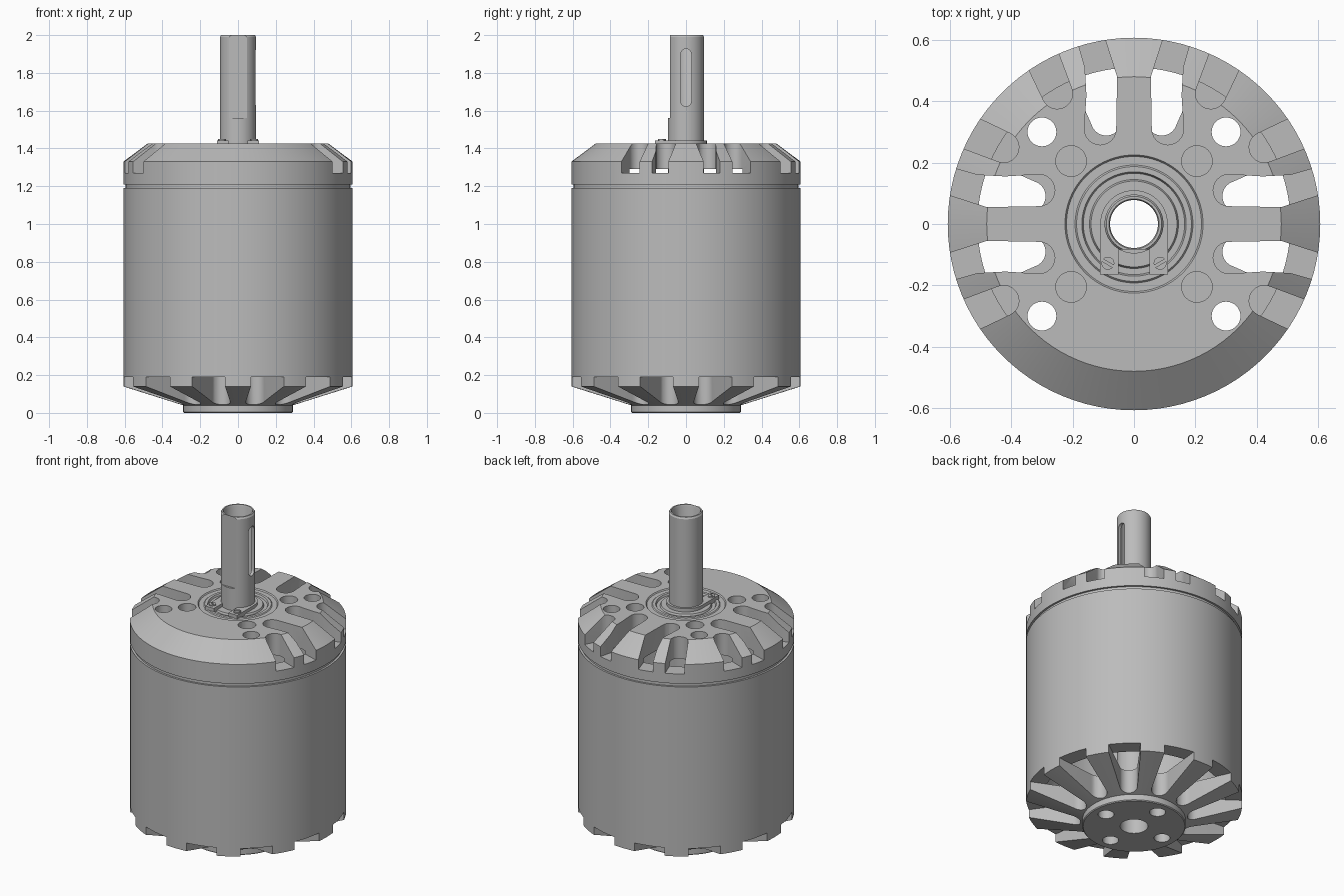
import bpy, bmesh, math
from mathutils import Matrix

if "Cube" in bpy.data.objects:
    bpy.data.objects.remove(bpy.data.objects["Cube"])

SEG = 96
R = 0.607
metal = bpy.data.materials.new("grey metal")
metal.diffuse_color = (0.5, 0.5, 0.5, 1)
metal.use_nodes = True
metal.node_tree.nodes["Principled BSDF"].inputs["Base Color"].default_value = metal.diffuse_color


def finish(name, bm):
    bmesh.ops.recalc_face_normals(bm, faces=bm.faces)
    me = bpy.data.meshes.new(name)
    bm.to_mesh(me)
    bm.free()
    ob = bpy.data.objects.new(name, me)
    bpy.context.collection.objects.link(ob)
    me.materials.append(metal)
    return ob


def lathe(name, profile, seg=SEG):
    """Spin a closed (radius, height) profile into a ring."""
    bm = bmesh.new()
    rings = []
    for i in range(seg):
        a = 2 * math.pi * i / seg
        rings.append([bm.verts.new((r * math.cos(a), r * math.sin(a), z)) for r, z in profile])
    n = len(profile)
    for i in range(seg):
        p, q = rings[i], rings[(i + 1) % seg]
        for j in range(n):
            k = (j + 1) % n
            bm.faces.new((p[j], q[j], q[k], p[k]))
    return finish(name, bm)


def prism(name, outline, z0, z1, turn=0.0, mirror=1):
    """Extrude a flat outline between two heights, optionally mirrored and turned about z."""
    bm = bmesh.new()
    low = [bm.verts.new((x * mirror, y, z0)) for x, y in outline]
    high = [bm.verts.new((x * mirror, y, z1)) for x, y in outline]
    n = len(outline)
    bm.faces.new(low)
    bm.faces.new(high)
    for i in range(n):
        k = (i + 1) % n
        bm.faces.new((low[i], low[k], high[k], high[i]))
    bm.transform(Matrix.Rotation(math.radians(turn), 4, 'Z'))
    return finish(name, bm)


def arc(cx, cy, r, a0, a1, n=12):
    return [(cx + r * math.cos(math.radians(a0 + (a1 - a0) * i / n)),
             cy + r * math.sin(math.radians(a0 + (a1 - a0) * i / n))) for i in range(n + 1)]


def circle(cx, cy, r, n=32):
    return arc(cx, cy, r, 0, 360, n)[:-1]


def cut(ob, cutter):
    mod = ob.modifiers.new("cut", 'BOOLEAN')
    mod.operation = 'DIFFERENCE'
    mod.solver = 'EXACT'
    mod.object = cutter
    bpy.context.view_layer.objects.active = ob
    bpy.ops.object.modifier_apply(modifier=mod.name)
    bpy.data.objects.remove(cutter)


# Outer can with a shallow groove below the top cap
lathe("can", [(0.51, 0.19), (R, 0.19), (R, 1.19), (0.595, 1.19), (0.595, 1.21), (0.51, 1.21)])

# Top cap: chamfered plate with a rim and a bearing seat
top = lathe("top_cap", [(0.19, 1.29), (0.51, 1.29), (0.51, 1.21), (R, 1.21), (R, 1.33),
                        (0.48, 1.425), (0.225, 1.425), (0.22, 1.418), (0.19, 1.418)])
inner_slot = arc(0.11, 0.31, 0.052, 180, 360) + [
    (0.155, 0.42), (0.16, 0.51), (0.2, 0.65), (0.11, 0.65), (0.055, 0.48)]
outer_slot = arc(0.25, 0.425, 0.05, 155, 335) + [(0.37, 0.56), (0.27, 0.62)]
for turn in (0, 90, -90):
    for side in (1, -1):
        for outline in (inner_slot, outer_slot):
            cut(top, prism("slot_cutter", outline, 1.27, 1.6, turn, side))
for turn in (0, 90, 180, 270):
    cut(top, prism("hole_cutter", circle(0.3, 0.3, 0.047), 1.1, 1.6, turn))
    cut(top, prism("hole_cutter", circle(0.205, 0.205, 0.05), 1.35, 1.6, turn))

# Bottom cap: cone with twelve flared slots and a mounting hub
bottom = lathe("bottom_cap", [(0.078, 0), (0.285, 0), (0.29, 0.005), (0.29, 0.04),
                              (R, 0.14), (R, 0.19), (0.078, 0.19)])
flared = arc(0, 0.35, 0.05, 180, 360) + [(0.1, 0.66), (-0.1, 0.66)]
for i in range(12):
    cut(bottom, prism("slot_cutter", flared, -0.1, 0.3, 15 + 30 * i))
for i in range(4):
    cut(bottom, prism("hole_cutter", circle(0.205, 0, 0.045), -0.1, 0.08, 90 * i))

# Bearing in the top cap
lathe("bearing", [(0.09, 1.29), (0.192, 1.29), (0.192, 1.418), (0.187, 1.423), (0.17, 1.423),
                  (0.165, 1.412), (0.145, 1.412), (0.14, 1.423), (0.09, 1.423)])

# Hollow shaft with a front flat and a keyway on the right
shaft = lathe("shaft", [(0.078, 0.19), (0.096, 0.19), (0.096, 1.99), (0.09, 2.0),
                        (0.082, 2.0), (0.078, 1.99)], 64)
cut(shaft, prism("flat_cutter", [(-0.2, -0.2), (0.2, -0.2), (0.2, -0.0835), (-0.2, -0.0835)], 1.56, 2.1))
key = prism("key_cutter", arc(0, 0.125, 0.028, 0, 180) + arc(0, -0.125, 0.028, 180, 360), 0.05, 0.2)
key.data.transform(Matrix.Translation((0, 0, 1.775)) @ Matrix(((0, 0, 1, 0), (1, 0, 0, 0),
                                                               (0, 1, 0, 0), (0, 0, 0, 1))))
cut(shaft, key)

# Forked retaining clip around the shaft, held by two slotted screws
clip = prism("shaft_clip", arc(0, 0, 0.11, 0, 180, 32) + [
    (-0.11, -0.165), (-0.05, -0.165), (-0.05, -0.08), (0.05, -0.08), (0.05, -0.165), (0.11, -0.165)],
    1.415, 1.443)
cut(clip, prism("bore_cutter", circle(0, 0, 0.088, 64), 1.3, 1.6))
for side in (1, -1):
    screw = prism("clip_screw", circle(0.085 * side, -0.128, 0.021, 24), 1.42, 1.45)
    slit = prism("slit_cutter", [(-0.04, -0.004), (0.04, -0.004), (0.04, 0.004), (-0.04, 0.004)],
                 1.444, 1.5, 30 * side)
    slit.data.transform(Matrix.Translation((0.085 * side, -0.128, 0)))
    cut(screw, slit)

# Smooth round walls, keep edges sharp
for ob in bpy.context.scene.objects:
    ob.select_set(True)
bpy.context.view_layer.objects.active = top
bpy.ops.object.shade_smooth_by_angle(angle=math.radians(25))
